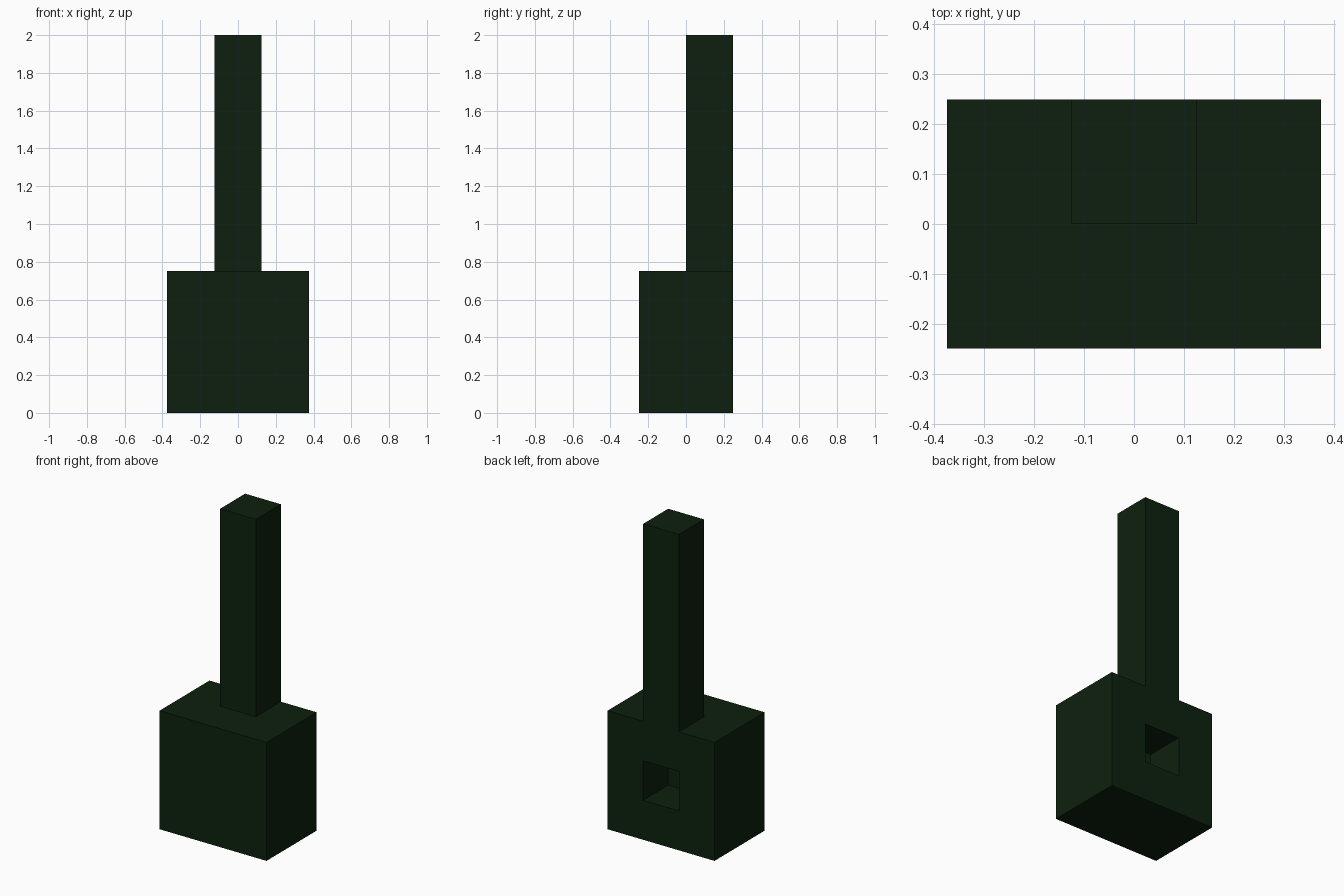
import bpy, bmesh
from mathutils import Matrix, Vector

if "Cube" in bpy.data.objects:
    bpy.data.objects.remove(bpy.data.objects["Cube"])

dark_green = bpy.data.materials.new("dark_green")
dark_green.diffuse_color = (0.004, 0.0144, 0.0044, 1.0)
dark_green.use_nodes = True
dark_green.node_tree.nodes["Principled BSDF"].inputs["Base Color"].default_value = dark_green.diffuse_color

bm = bmesh.new()

# Base block: 0.75 wide, 0.5 deep, 0.75 high
bmesh.ops.create_cube(bm, size=1.0, matrix=Matrix.Translation((0, 0, 0.375))
                      @ Matrix.Diagonal((0.75, 0.5, 0.75, 1)))

# Cut lines that outline the post footprint and the socket
for co, no in [((-0.125, 0, 0), (1, 0, 0)), ((0.125, 0, 0), (1, 0, 0)),
               ((0, 0, 0), (0, 1, 0)),
               ((0, 0, 0.25), (0, 0, 1)), ((0, 0, 0.5), (0, 0, 1))]:
    bmesh.ops.bisect_plane(bm, geom=bm.verts[:] + bm.edges[:] + bm.faces[:],
                           plane_co=co, plane_no=no)


def push_face(center, offset):
    """Extrude the face centred at a point along an offset."""
    face = min(bm.faces, key=lambda f: (f.calc_center_median() - Vector(center)).length)
    new = bmesh.ops.extrude_discrete_faces(bm, faces=[face])["faces"][0]
    bmesh.ops.translate(bm, verts=new.verts[:], vec=offset)


push_face((0, 0.125, 0.75), (0, 0, 1.25))    # post, flush with the back
push_face((0, 0.25, 0.375), (0, -0.25, 0))   # square socket in the back

bmesh.ops.recalc_face_normals(bm, faces=bm.faces[:])
mesh = bpy.data.meshes.new("base_and_post")
bm.to_mesh(mesh)
bm.free()
mesh.materials.append(dark_green)
body = bpy.data.objects.new("base_and_post", mesh)
bpy.context.collection.objects.link(body)
